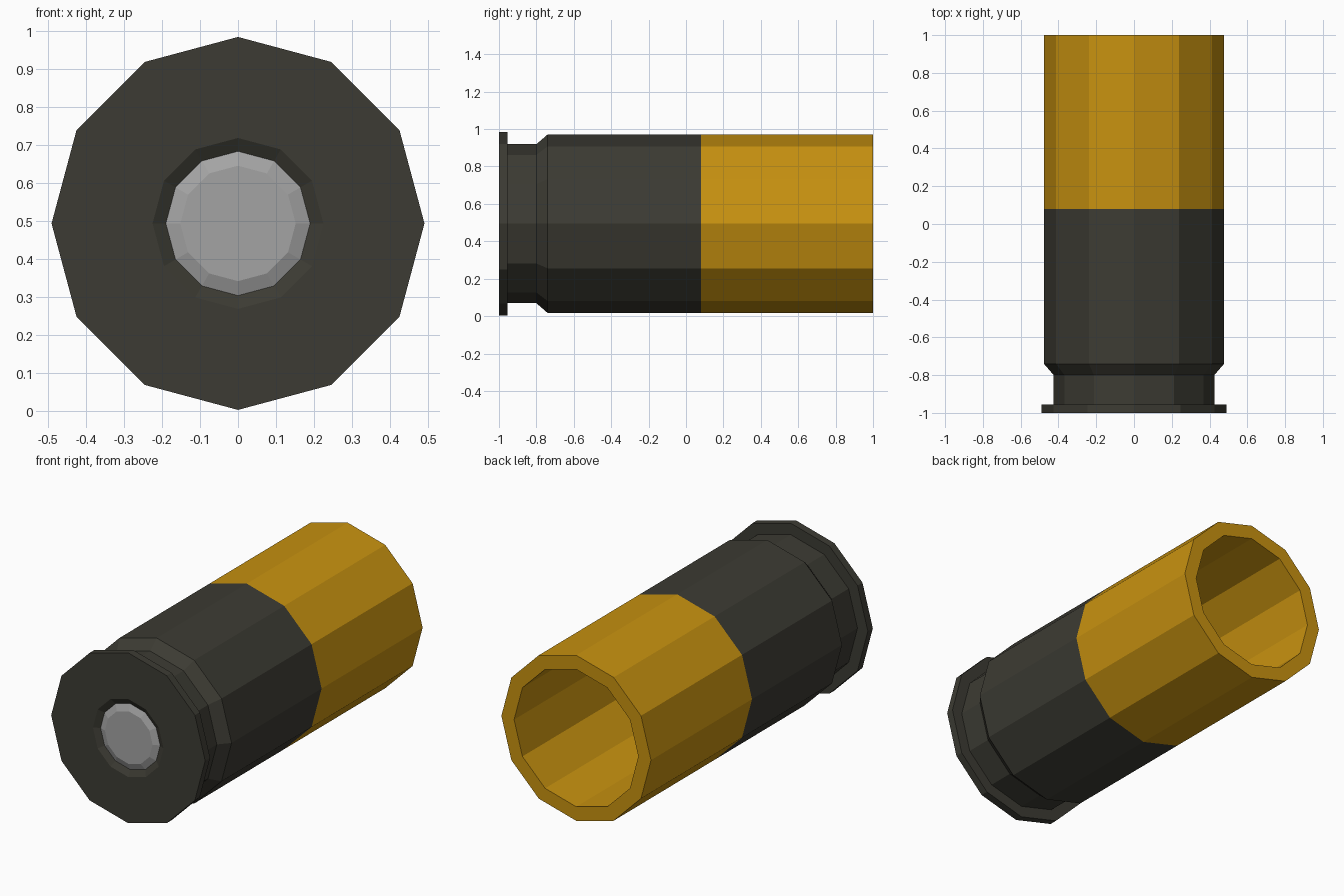
import bpy, bmesh, math

if "Cube" in bpy.data.objects:
    bpy.data.objects.remove(bpy.data.objects["Cube"])

SIDES = 12
CENTRE_Z = 0.494


def srgb(r, g, b):
    def lin(c):
        c /= 255
        return c / 12.92 if c <= 0.04045 else ((c + 0.055) / 1.055) ** 2.4
    return (lin(r), lin(g), lin(b), 1)


def material(name, colour):
    m = bpy.data.materials.new(name)
    m.diffuse_color = colour
    m.use_nodes = True
    m.node_tree.nodes["Principled BSDF"].inputs["Base Color"].default_value = m.diffuse_color
    return m


def lathe(name, profile, mat, cap_start=False, cap_end=False):
    """Revolve (y, radius) points around the horizontal axis, flat shaded."""
    bm = bmesh.new()
    rings = []
    for y, r in profile:
        rings.append([bm.verts.new((r * math.sin(2 * math.pi * i / SIDES), y,
                                    CENTRE_Z + r * math.cos(2 * math.pi * i / SIDES)))
                      for i in range(SIDES)])
    for a, b in zip(rings, rings[1:]):
        for i in range(SIDES):
            j = (i + 1) % SIDES
            bm.faces.new((a[i], a[j], b[j], b[i]))
    if cap_start:
        bm.faces.new(rings[0][::-1])
    if cap_end:
        bm.faces.new(rings[-1])
    # Outward normals follow from the profile running front to back on the outside
    bm.normal_update()
    mesh = bpy.data.meshes.new(name)
    bm.to_mesh(mesh)
    bm.free()
    mesh.materials.append(mat)
    ob = bpy.data.objects.new(name, mesh)
    bpy.context.collection.objects.link(ob)
    # Flip if the first band faces the wrong way
    return ob


dark = material("dark metal", srgb(60, 59, 51))
gold = material("gold brass", srgb(200, 146, 16))
grey = material("grey steel", srgb(164, 164, 164))

# Dark base: countersunk primer seat, rim, extraction groove, shoulder, lower wall
base = lathe("casing_base", [(-0.98, 0.19), (-1.0, 0.225), (-1.0, 0.491), (-0.955, 0.491),
                             (-0.955, 0.425), (-0.80, 0.425), (-0.74, 0.477),
                             (0.08, 0.477)], dark)

# Gold mouth: outer wall, lip, bore and its floor
mouth = lathe("casing_mouth", [(0.08, 0.477), (1.0, 0.477), (1.0, 0.396),
                               (-0.74, 0.396)], gold, cap_end=True)

# Shallow domed primer in the seat
primer = lathe("primer", [(-0.995, 0.152), (-0.98, 0.19)], grey, cap_start=True)

# The profiles run front to back, so reverse any part whose faces point inward
for ob, outer_y in ((base, -0.3), (mouth, 0.54), (primer, -0.9875)):
    for p in ob.data.polygons:
        if abs(p.center.y - outer_y) < 0.05 and len(p.vertices) == 4:
            if p.normal.x * p.center.x + p.normal.z * (p.center.z - CENTRE_Z) < 0:
                ob.data.flip_normals()
            break
